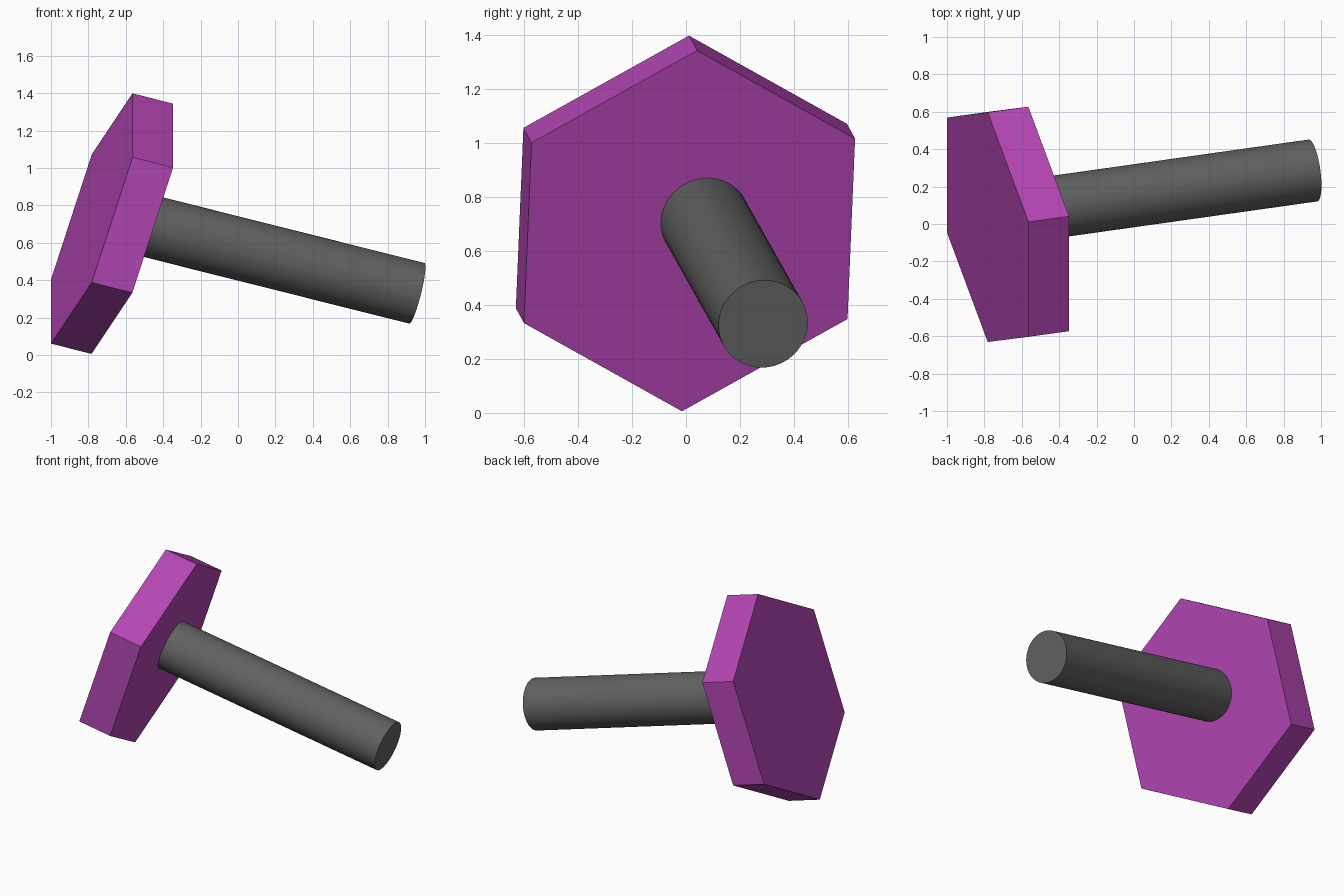
import bpy, bmesh, math
from mathutils import Vector

if "Cube" in bpy.data.objects:
    bpy.data.objects.remove(bpy.data.objects["Cube"])


def material(name, rgb):
    m = bpy.data.materials.new(name)
    m.diffuse_color = (*rgb, 1)
    m.use_nodes = True
    m.node_tree.nodes["Principled BSDF"].inputs["Base Color"].default_value = m.diffuse_color
    return m


def add_prism(name, base, u, v, extrude, sides, mat):
    """Closed prism: ring spanned by u and v around base, swept along extrude."""
    bm = bmesh.new()
    ring = []
    for i in range(sides):
        a = 2 * math.pi * i / sides
        ring.append(bm.verts.new(base + u * math.cos(a) + v * math.sin(a)))
    face = bm.faces.new(ring)
    out = bmesh.ops.extrude_face_region(bm, geom=[face], use_keep_orig=True)
    bmesh.ops.translate(bm, vec=extrude,
                        verts=[g for g in out["geom"] if isinstance(g, bmesh.types.BMVert)])
    bmesh.ops.recalc_face_normals(bm, faces=bm.faces)
    mesh = bpy.data.meshes.new(name)
    bm.to_mesh(mesh)
    bm.free()
    mesh.materials.append(mat)
    obj = bpy.data.objects.new(name, mesh)
    bpy.context.collection.objects.link(obj)
    return obj


purple = material("purple", (0.456, 0.061, 0.456))
grey = material("dark grey", (0.12, 0.12, 0.12))

# Hexagonal head: top corner and lower front corner are 120 degrees apart
top = Vector((0.218, 0.028, 0.669))
low = Vector((0.0, -0.614, -0.342))
side = (low + top * 0.5) / math.sin(math.radians(120))
add_prism("hex_head", Vector((-0.782, -0.017, 0.730)), top, side,
          Vector((0.217, 0.030, -0.055)), 6, purple)

# Round shaft, slightly off the head's centre and sunk into it
axis = Vector((1, 0.141, -0.251))
tip = Vector((0.956, 0.286, 0.330))
n = axis.normalized()
u = n.cross(Vector((0, 1, 0))).normalized()
w = n.cross(u)
shaft = add_prism("shaft", tip - axis * 1.6, u * 0.167, w * 0.167, axis * 1.6, 64, grey)

# Smooth sides, sharp rims
bpy.context.view_layer.objects.active = shaft
shaft.select_set(True)
bpy.ops.object.shade_smooth_by_angle(angle=math.radians(30))
